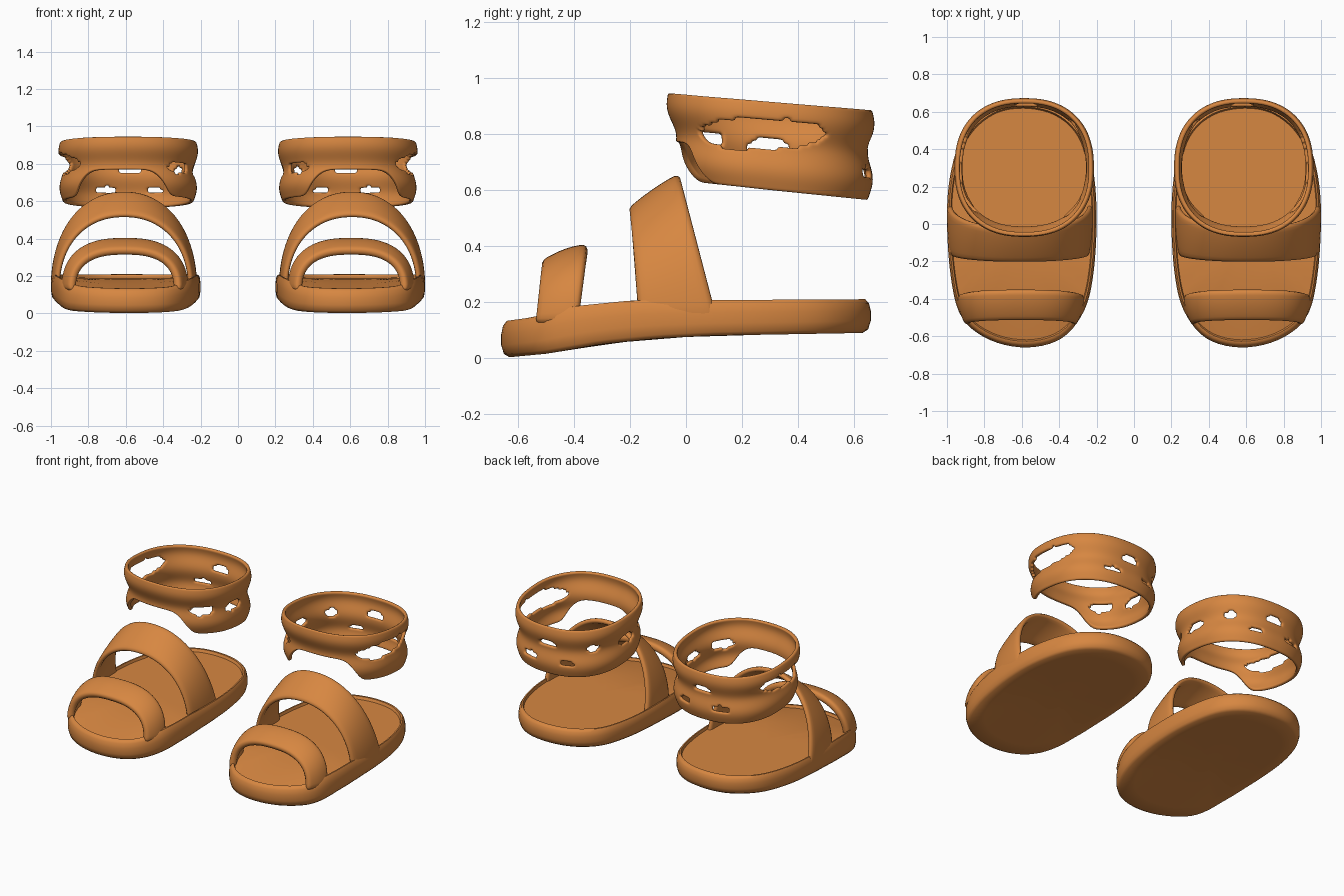
import bpy, bmesh
from math import sin, cos, pi, exp
from mathutils import Vector

if "Cube" in bpy.data.objects:
    bpy.data.objects.remove(bpy.data.objects["Cube"])

leather = bpy.data.materials.new("tan_leather")
leather.use_nodes = True
tan = (0.68, 0.242, 0.053, 1)
leather.diffuse_color = tan
leather.node_tree.nodes["Principled BSDF"].inputs["Base Color"].default_value = tan


def power(v, p):
    return abs(v) ** p * (1 if v >= 0 else -1)


def interp(table, v):
    """Piecewise-linear lookup in a list of (position, value)."""
    for (a, fa), (b, fb) in zip(table, table[1:]):
        if v <= b:
            k = max(0, (v - a) / (b - a))
            return fa + (fb - fa) * k
    return table[-1][1]


def loft(name, rows, closed=False, tip=None, skip=None, thickness=0, subdiv=0):
    """Skin rows of points, then thicken, smooth and mirror to the other foot."""
    bm = bmesh.new()
    grid = [[bm.verts.new(p) for p in row] for row in rows]
    count = len(rows[0])
    for lower, upper in zip(grid, grid[1:]):
        for i in range(count if closed else count - 1):
            j = (i + 1) % count
            quad = (lower[i], lower[j], upper[j], upper[i])
            mid = sum((v.co for v in quad), Vector()) / 4
            if not (skip and skip(i / count * 2 * pi, mid.z)):
                bm.faces.new(quad)
    if tip:
        for row, point in zip((grid[0], grid[-1]), tip):
            centre = bm.verts.new(point)
            for i in range(count):
                bm.faces.new((row[i], row[(i + 1) % count], centre))
    bmesh.ops.delete(bm, geom=[v for v in bm.verts if not v.link_faces], context='VERTS')
    bmesh.ops.recalc_face_normals(bm, faces=bm.faces)
    mesh = bpy.data.meshes.new(name)
    bm.to_mesh(mesh)
    bm.free()
    mesh.materials.append(leather)
    ob = bpy.data.objects.new(name, mesh)
    bpy.context.collection.objects.link(ob)
    if thickness:
        solid = ob.modifiers.new("thickness", 'SOLIDIFY')
        solid.thickness, solid.offset = thickness, 0
    if subdiv:
        ob.modifiers.new("rounding", 'SUBSURF').levels = subdiv
        ob.modifiers["rounding"].render_levels = subdiv
    ob.modifiers.new("other_foot", 'MIRROR').use_mirror_merge = False
    bpy.ops.object.select_all(action='DESELECT')
    ob.select_set(True)
    bpy.context.view_layer.objects.active = ob
    bpy.ops.object.shade_smooth_by_angle(angle=0.9)


# Sole: a smooth foot outline, stacked in rings with a low rim around the insole
outline = [(.57, -.66), (.77, -.62), (.92, -.5), (.98, -.28), (1.0, .05), (.975, .3),
           (.9, .5), (.76, .625), (.59, .66), (.41, .62), (.28, .5), (.22, .3),
           (.2, .05), (.215, -.25), (.265, -.46), (.385, -.61)]
pts = [Vector(p) for p in outline]
n = len(pts)
smooth = []
for i in range(n):
    a, b, c, d = (pts[(i + k) % n] for k in (-1, 0, 1, 2))
    for s in range(5):
        t = s / 5
        smooth.append(b + (c - a) * t / 2 + (2 * a - 5 * b + 4 * c - d) * t * t / 2
                      + (3 * b - a - 3 * c + d) * t ** 3 / 2)
bottom = [(-.66, .0), (-.5, .015), (-.3, .05), (-.1, .07), (.1, .08), (.66, .09)]
top = [(-.66, .13), (-.55, .145), (-.4, .185), (-.2, .205), (.66, .21)]
middle = Vector((.6, 0))
# (scale of the outline, share of the thickness, lowering)
rings = [(.4, 0, 0), (.8, 0, 0), (.955, 0, 0), (.985, .1, 0), (1, .35, 0), (1, .65, 0), (.99, .88, 0),
         (.97, 1, 0), (.95, 1, 0), (.938, 1, .018), (.7, 1, .018), (.4, 1, .018), (.15, 1, .018)]


def sole_point(p, scale, share, drop):
    q = middle + (p - middle) * scale
    low, high = interp(bottom, q.y), interp(top, q.y)
    return (q.x, q.y, low + (high - low) * share - drop)


loft("sole", [[sole_point(p, *r) for p in smooth] for r in rings], closed=True,
     tip=(sole_point(middle, *rings[0]), sole_point(middle, *rings[-1])))


# Straps: arched bands between a front edge and a back edge
def strap(name, cx, z0, front, back, p, thickness, bulge):
    """front and back are (half width, y at foot, y at crown, crown height)."""
    rows = []
    for k in range(7):
        u = k / 6
        half, foot, crown, height = (f + (b - f) * u for f, b in zip(front, back))
        swell = bulge * (1 - (2 * u - 1) ** 2)
        row = []
        for i in range(33):
            t = pi * i / 32
            rise = power(sin(t), p)
            row.append((cx + (half + swell) * power(cos(t), p), foot + (crown - foot) * rise,
                        z0 + (height + swell - z0) * rise))
        rows.append(row)
    loft(name, rows, thickness=thickness, subdiv=1)


strap("toe_strap", .605, .12, (.275, -.535, -.51, .325), (.318, -.385, -.35, .385), .78, .045, .012)
strap("instep_strap", .61, .13, (.355, -.17, -.2, .52), (.375, .115, -.02, .645), .92, .032, .008)

# Ankle wrap: waisted ring, arched open at the front, with worn slots
slots = [(-.15, .8, .65, .055), (pi + .7, .78, .24, .032), (pi, .755, .17, .028),
         (pi / 2, .77, .13, .022), (1.25, .66, .15, .02), (1.9, .66, .12, .018), (2.4, .76, .12, .025)]


def in_slot(angle, z):
    for centre, height, half_width, half_height in slots:
        turn = (angle - centre + pi) % (2 * pi) - pi
        if (turn / half_width) ** 2 + ((z - height) / half_height) ** 2 < 1:
            return True
    return False


def wrap_point(angle, v):
    x, y = power(cos(angle), .85), power(sin(angle), .85)
    high, low = .915 - .03 * y, .6 - .035 * y
    turn = (angle - 1.5 * pi - .12 + pi) % (2 * pi) - pi
    start = low + .135 * exp(-(turn / .66) ** 6)
    z = start + (high - start) * v
    s = (z - low) / (high - low)
    r = .935 + .025 * s + .028 * cos(2 * pi * (s - .22) / .62)
    pull = .03 * max(0, -y) * (1 - s)
    return (.587 + .368 * r * x, .3 + .368 * r * y + pull, z)


segments = 128
loft("ankle_wrap", [[wrap_point(2 * pi * i / segments, k / 24) for i in range(segments)]
                    for k in range(25)], closed=True, skip=in_slot, thickness=.022, subdiv=1)
